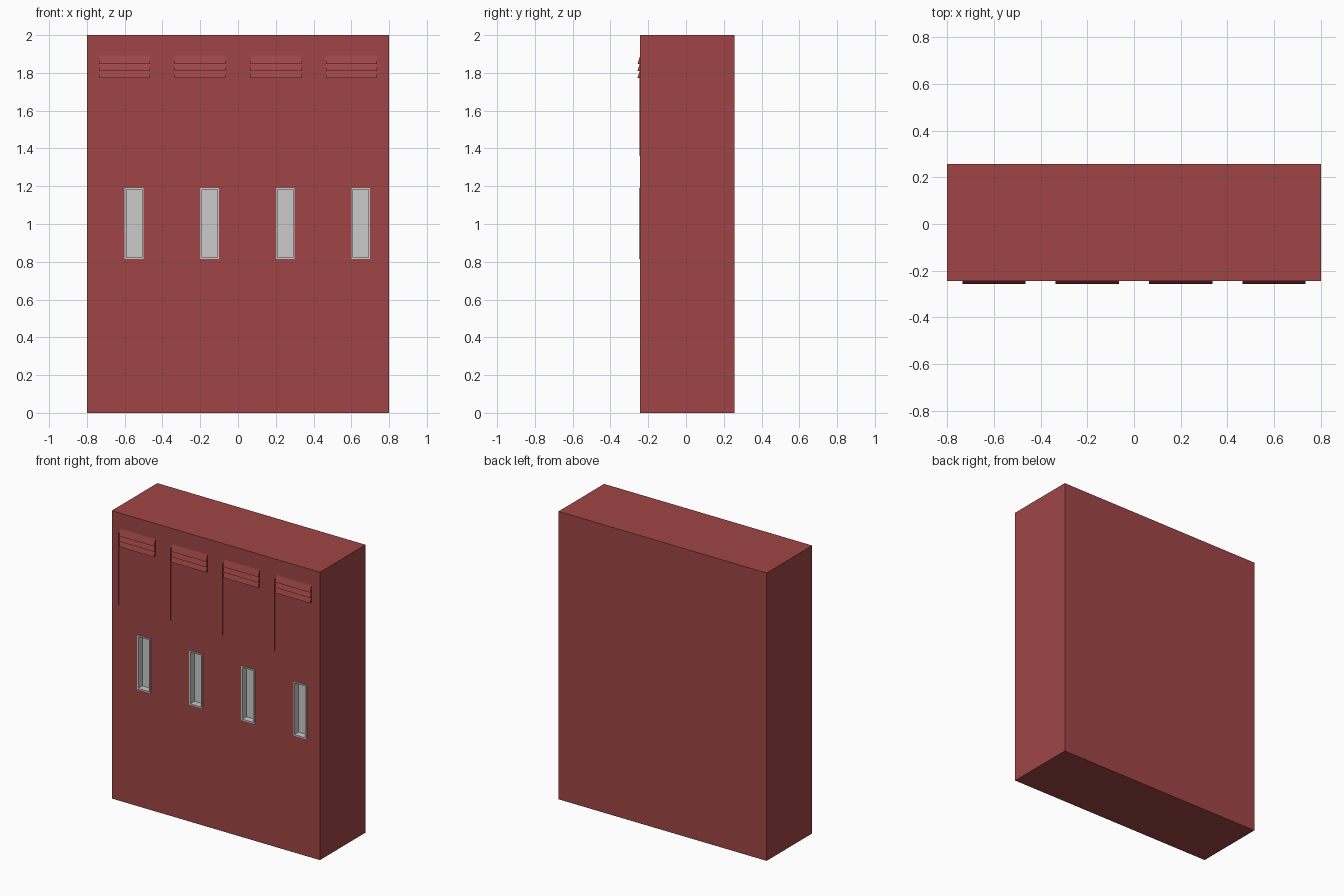
import bpy, bmesh
from mathutils import Vector

if "Cube" in bpy.data.objects:
    bpy.data.objects.remove(bpy.data.objects["Cube"])

FRONT, BACK = -0.243, 0.257
W, H = 0.4, 2.0

red = bpy.data.materials.new("locker_red")
red.diffuse_color = (0.35, 0.06, 0.06, 1)
red.use_nodes = True
red.node_tree.nodes["Principled BSDF"].inputs["Base Color"].default_value = red.diffuse_color


def finish(name, bm, mat=None):
    bmesh.ops.recalc_face_normals(bm, faces=bm.faces)
    mesh = bpy.data.meshes.new(name)
    bm.to_mesh(mesh)
    bm.free()
    if mat:
        mesh.materials.append(mat)
    ob = bpy.data.objects.new(name, mesh)
    bpy.context.collection.objects.link(ob)
    return ob


def box(lo, hi):
    bm = bmesh.new()
    bmesh.ops.create_cube(bm, size=1)
    for v in bm.verts:
        v.co = Vector(h if c > 0 else l for c, l, h in zip(v.co, lo, hi))
    return bm


def body(cx, hx0, hx1, hz0, hz1):
    # locker cabinet with an opening in its front for the handle cup
    bm = box((cx - W / 2, FRONT, 0), (cx + W / 2, BACK, H))
    for co, no in (((hx0, 0, 0), (1, 0, 0)), ((hx1, 0, 0), (1, 0, 0)),
                   ((0, 0, hz0), (0, 0, 1)), ((0, 0, hz1), (0, 0, 1))):
        bmesh.ops.bisect_plane(bm, geom=bm.verts[:] + bm.edges[:] + bm.faces[:],
                               plane_co=co, plane_no=no)
    hole = []
    for f in bm.faces:
        c = f.calc_center_median()
        if abs(c.y - FRONT) < 1e-4 and hx0 < c.x < hx1 and hz0 < c.z < hz1:
            hole.append(f)
    bmesh.ops.recalc_face_normals(bm, faces=bm.faces)
    bmesh.ops.delete(bm, geom=hole, context='FACES')
    return finish("locker_body", bm, red)


def handle_cup(x0, x1, z0, z1):
    # raised rim with a recessed finger pocket
    bm = box((x0, FRONT - 0.007, z0), (x1, FRONT + 0.045, z1))
    bm.normal_update()
    face = min(bm.faces, key=lambda f: f.calc_center_median().y)
    bmesh.ops.inset_region(bm, faces=[face], thickness=0.012)
    pocket = bmesh.ops.extrude_discrete_faces(bm, faces=[face])["faces"][0]
    bmesh.ops.translate(bm, verts=pocket.verts, vec=(0, 0.045, 0))
    return finish("handle_cup", bm)


def louvre(cx, z):
    # wedge slat, lower edge sticking out
    bm = bmesh.new()
    profile = ((FRONT, z), (FRONT - 0.014, z), (FRONT, z + 0.045))
    face = bm.faces.new([bm.verts.new((cx - 0.135, y, pz)) for y, pz in profile])
    ext = bmesh.ops.extrude_face_region(bm, geom=[face])["geom"]
    bmesh.ops.translate(bm, vec=(0.27, 0, 0),
                        verts=[g for g in ext if isinstance(g, bmesh.types.BMVert)])
    return finish("vent_louvre", bm, red)


for i in range(4):
    cx = -0.6 + i * W
    hx0, hx1, hz0, hz1 = cx, cx + 0.1, 0.815, 1.19
    body(cx, hx0 + 0.002, hx1 - 0.002, hz0 + 0.002, hz1 - 0.002)
    handle_cup(hx0, hx1, hz0, hz1)
    for k in range(3):
        louvre(cx, 1.772 + k * 0.037)
    # thin upright strip beside the vents
    finish("door_strip", box((cx - 0.154, FRONT - 0.002, 1.36),
                             (cx - 0.146, FRONT + 0.01, 1.86)), red)
